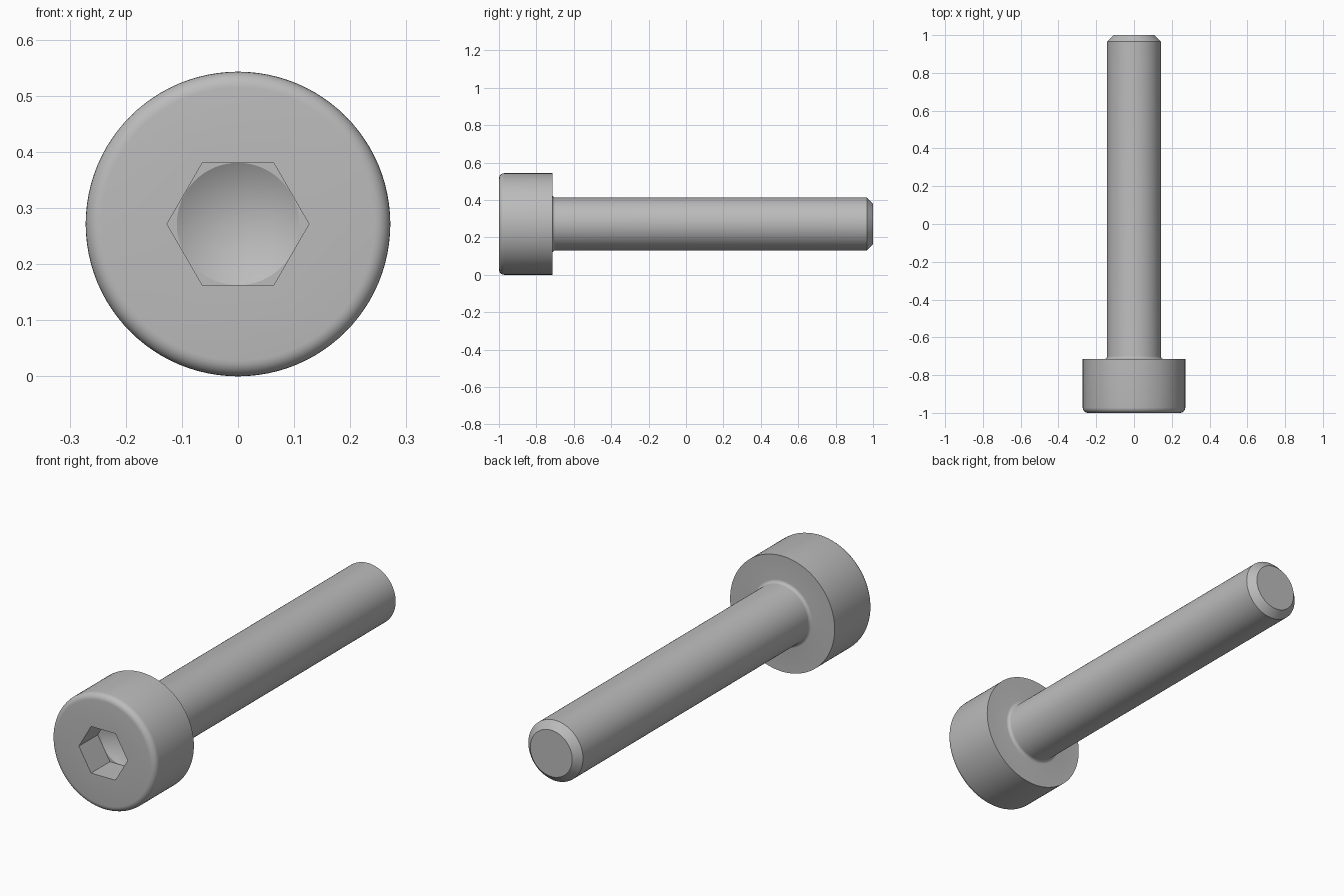
import bpy, bmesh
from math import sin, cos, pi

cube = bpy.data.objects.get("Cube")
if cube:
    bpy.data.objects.remove(cube)

SIDES = 96                      # multiple of six, so hex corners land on vertices
HEAD_R, SHANK_R = 0.2715, 0.142
UNDERSIDE = -0.715              # y of the bearing face
HEX_FLAT = 0.1095               # centre to flat of the drive socket
SOCKET_Y = -0.86
ROUND, FILLET, CHAMFER = 0.028, 0.015, 0.033


def circle(radius):
    return lambda a: radius


def hexagon(flat):
    return lambda a: flat / cos(a % (pi / 3) - pi / 6)


def arc(y, r, size, start, end, steps=6):
    """Quarter-round rings about a centre (y, r)."""
    angles = [start + (end - start) * i / steps for i in range(steps + 1)]
    return [(y + size * sin(a), circle(r + size * cos(a))) for a in angles]


# Rings from the socket floor, over the head and along the shank
rings = [(SOCKET_Y, circle(HEX_FLAT - 0.0005)),
         (SOCKET_Y, hexagon(HEX_FLAT)),
         (-1, hexagon(HEX_FLAT))]
rings += arc(-1 + ROUND, HEAD_R - ROUND, ROUND, -pi / 2, 0)
rings += [(UNDERSIDE, circle(HEAD_R))]
rings += arc(UNDERSIDE + FILLET, SHANK_R + FILLET, FILLET, 1.5 * pi, pi)
rings += [(1 - CHAMFER, circle(SHANK_R)), (1, circle(SHANK_R - CHAMFER))]

bm = bmesh.new()
loops = []
for y, radius in rings:
    angles = [2 * pi * i / SIDES for i in range(SIDES)]
    loops.append([bm.verts.new((radius(a) * cos(a), y, HEAD_R + radius(a) * sin(a)))
                  for a in angles])
for a, b in zip(loops, loops[1:]):
    for i in range(SIDES):
        j = (i + 1) % SIDES
        bm.faces.new((a[i], a[j], b[j], b[i]))

# Drilled cone at the socket bottom and flat shank tip
apex = bm.verts.new((0, SOCKET_Y + HEX_FLAT * 0.577, HEAD_R))
for i in range(SIDES):
    bm.faces.new((apex, loops[0][(i + 1) % SIDES], loops[0][i]))
bm.faces.new(loops[-1])
bmesh.ops.recalc_face_normals(bm, faces=bm.faces)

mesh = bpy.data.meshes.new("socket_head_bolt")
bm.to_mesh(mesh)
bm.free()
bolt = bpy.data.objects.new("socket_head_bolt", mesh)
bpy.context.collection.objects.link(bolt)

# Plain grey steel
steel = bpy.data.materials.new("grey_steel")
steel.use_nodes = True
grey = (0.5, 0.5, 0.5, 1)
steel.diffuse_color = grey
steel.node_tree.nodes["Principled BSDF"].inputs["Base Color"].default_value = grey
mesh.materials.append(steel)

bpy.ops.object.select_all(action="DESELECT")
bolt.select_set(True)
bpy.context.view_layer.objects.active = bolt
bpy.ops.object.shade_smooth_by_angle(angle=pi / 7.5)
